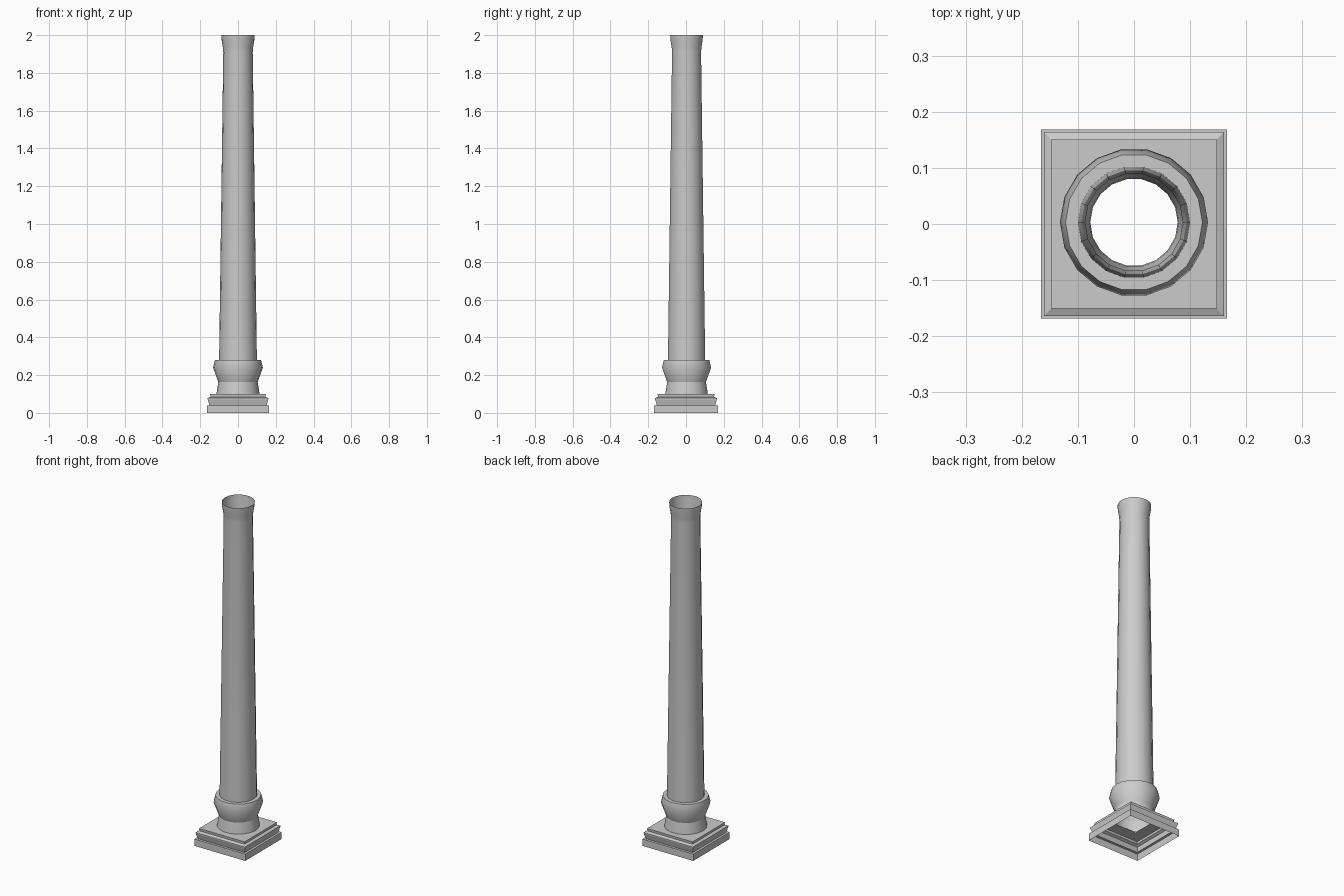
import bpy, bmesh, math

cube = bpy.data.objects.get("Cube")
if cube:
    bpy.data.objects.remove(cube, do_unlink=True)

stone = bpy.data.materials.new("grey stone")
stone.use_nodes = True
colour = (0.6, 0.6, 0.6, 1)
stone.diffuse_color = colour
stone.node_tree.nodes["Principled BSDF"].inputs["Base Color"].default_value = colour


def shell(name, profile, sides, angle=0, size=(1, 1), y=0, smooth=0):
    """Sweep (radius, height) points into an open ring of faces."""
    bm = bmesh.new()
    rings = []
    for r, z in profile:
        ring = []
        for i in range(sides):
            a = angle + math.tau * i / sides
            ring.append(bm.verts.new((r * size[0] * math.cos(a), y + r * size[1] * math.sin(a), z)))
        rings.append(ring)
    for low, high in zip(rings, rings[1:]):
        for i in range(sides):
            j = (i + 1) % sides
            bm.faces.new((low[i], low[j], high[j], high[i]))
    mesh = bpy.data.meshes.new(name)
    bm.to_mesh(mesh)
    bm.free()
    mesh.materials.append(stone)
    ob = bpy.data.objects.new(name, mesh)
    bpy.context.collection.objects.link(ob)
    if smooth:
        bpy.ops.object.select_all(action="DESELECT")
        ob.select_set(True)
        bpy.context.view_layer.objects.active = ob
        bpy.ops.object.shade_smooth_by_angle(angle=math.radians(smooth))
    return ob


# Square moulded plinth, hollow underneath, open around the column foot
corner = math.sqrt(2)
shell("plinth", [(0.167, 0), (0.167, 0.04), (0.153, 0.04), (0.162, 0.072),
                 (0.162, 0.078), (0.147, 0.085), (0.149, 0.1), (0.08, 0.1)],
      4, math.pi / 4, (corner * 0.99, corner * 1.01))

# Flared foot, collar, tapered shaft and bell-shaped lip
shell("foot", [(0.114, 0.1), (0.112, 0.115), (0.104, 0.163)], 18, y=0.003, smooth=35)
shell("collar", [(0.104, 0.163), (0.132, 0.24), (0.122, 0.28), (0.1, 0.28)],
      18, y=0.003, smooth=35)
shell("shaft", [(0.1, 0.28), (0.078, 1.91), (0.08, 1.935), (0.086, 1.97), (0.088, 2)],
      18, y=0.003, smooth=35)
